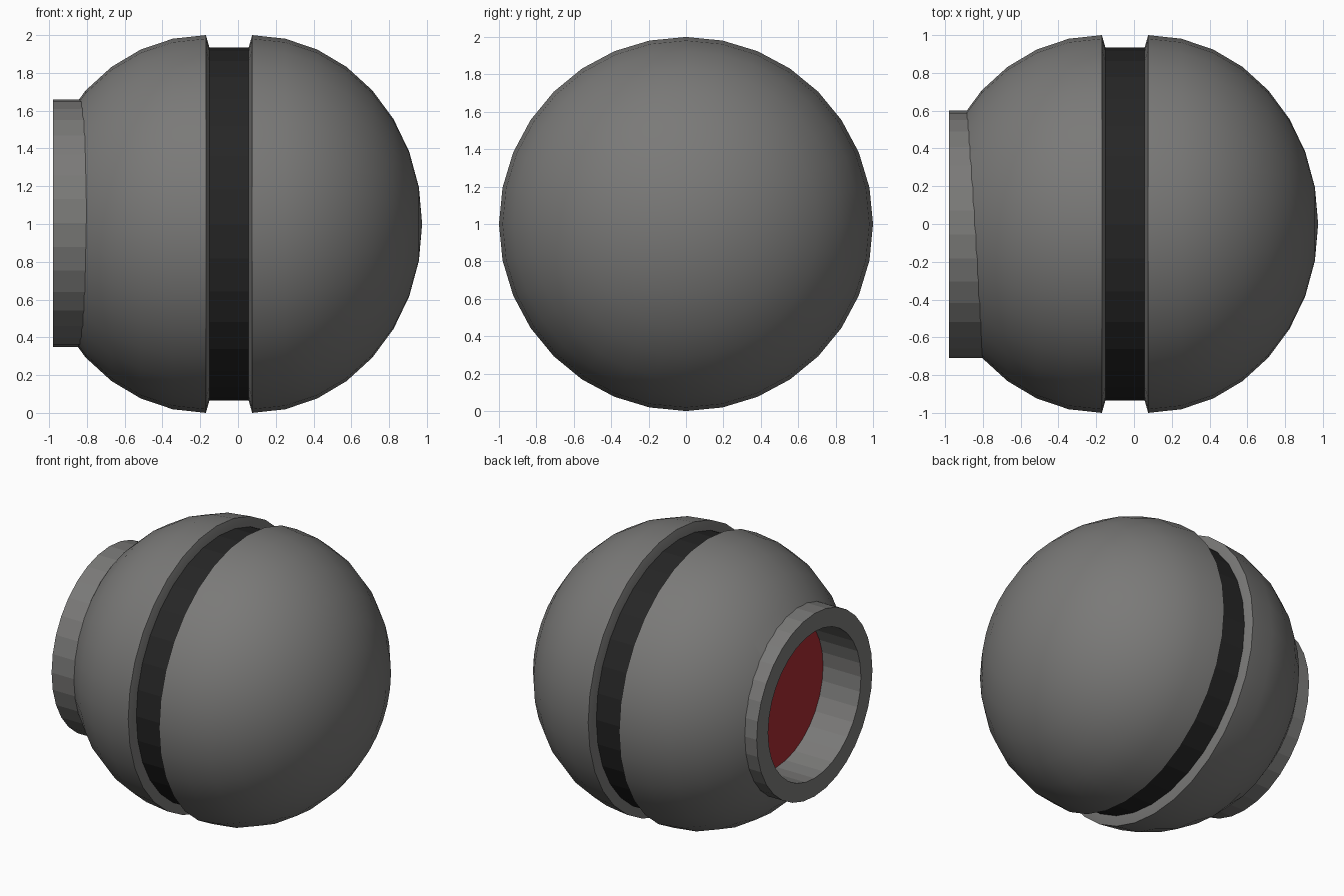
import bpy, bmesh, math

if "Cube" in bpy.data.objects:
    bpy.data.objects.remove(bpy.data.objects["Cube"])

SIDES = 32


def material(name, rgb):
    m = bpy.data.materials.new(name)
    m.diffuse_color = (*rgb, 1)
    m.use_nodes = True
    m.node_tree.nodes["Principled BSDF"].inputs["Base Color"].default_value = m.diffuse_color
    return m


grey = material("mid grey", (0.195, 0.193, 0.188))
black = material("near black", (0.019, 0.019, 0.019))
red = material("dark red", (0.40, 0.025, 0.033))


def lathe(name, profile, mat, centre=(0, 1), closed=False, smooth=False):
    """Spin (x, radius) points round an axis parallel to x through (y, z) = centre."""
    bm = bmesh.new()
    rings = []
    for x, r in profile:
        if r < 1e-6:
            rings.append([bm.verts.new((x, centre[0], centre[1]))])
        else:
            rings.append([bm.verts.new((x, centre[0] + r * math.cos(2 * math.pi * i / SIDES),
                                        centre[1] + r * math.sin(2 * math.pi * i / SIDES)))
                          for i in range(SIDES)])
    pairs = list(zip(rings, rings[1:]))
    if closed:
        pairs.append((rings[-1], rings[0]))
    for a, b in pairs:
        for i in range(SIDES):
            j = (i + 1) % SIDES
            if len(a) == 1:
                bm.faces.new((a[0], b[i], b[j]))
            elif len(b) == 1:
                bm.faces.new((a[i], b[0], a[j]))
            else:
                bm.faces.new((a[i], b[i], b[j], a[j]))
    bmesh.ops.recalc_face_normals(bm, faces=bm.faces)
    me = bpy.data.meshes.new(name)
    bm.to_mesh(me)
    bm.free()
    me.materials.append(mat)
    for p in me.polygons:
        p.use_smooth = smooth
    ob = bpy.data.objects.new(name, me)
    bpy.context.collection.objects.link(ob)
    return ob


def half_shell(name, start, side):
    """Slightly flattened half ball with a bevelled lip leading in to the band."""
    prof = [(start + side * 0.9 * math.cos(k * math.pi / 16), math.sin(k * math.pi / 16))
            for k in range(9)]
    prof += [(start - side * 0.02, 0.93), (start - side * 0.02, 0)]
    return lathe(name, prof, grey, smooth=True)


# Two half shells with a gap between them
left = half_shell("left_shell", -0.17, -1)
right = half_shell("right_shell", 0.075, 1)

# Dark band in the gap
lathe("centre_band", [(-0.155, 0), (-0.155, 0.935), (0.06, 0.935), (0.06, 0)], black)

# Round recess in the left shell
EYE = (-0.055, 1.005)
cutter = lathe("recess_cutter", [(-1.3, 0), (-1.3, 0.59), (-0.67, 0.59), (-0.67, 0)], grey, EYE)
cutter.hide_render = True
cutter.hide_viewport = True
cut = left.modifiers.new("recess", 'BOOLEAN')
cut.operation = 'DIFFERENCE'
cut.solver = 'EXACT'
cut.object = cutter

# Collar tube and red lens at its bottom
lathe("lens_collar", [(-0.98, 0.655), (-0.98, 0.525), (-0.66, 0.525), (-0.66, 0.655)],
      grey, EYE, closed=True)
lathe("red_lens", [(-0.69, 0), (-0.68, 0.53), (-0.665, 0.53), (-0.665, 0)], red, EYE)

# Smooth the shells but keep the lip and recess edges crisp
for ob in (left, right):
    bpy.ops.object.select_all(action='DESELECT')
    ob.select_set(True)
    bpy.context.view_layer.objects.active = ob
    bpy.ops.object.shade_smooth_by_angle(angle=math.radians(40))
